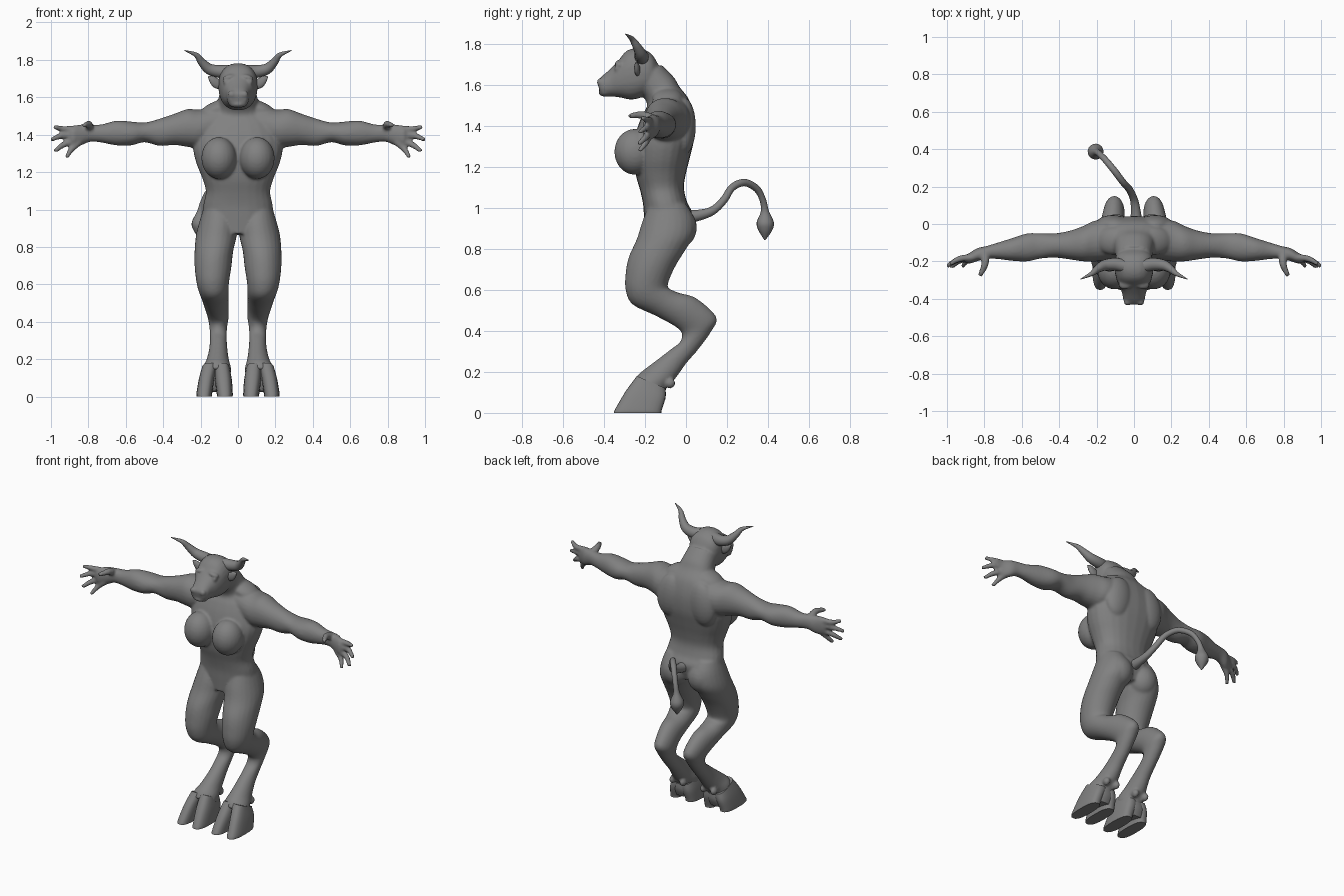
import bpy, bmesh, math
from mathutils import Vector, Matrix

grey = bpy.data.materials.new("matte_grey")
grey.diffuse_color = (0.22, 0.22, 0.22, 1)


def resample(keys, steps):
    """Catmull-Rom interpolation between tuples of numbers."""
    out, k = [], [keys[0]] + list(keys) + [keys[-1]]
    for i in range(1, len(k) - 2):
        for s in range(steps):
            t = s / steps
            out.append([0.5 * (2 * b + (c - a) * t + (2 * a - 5 * b + 4 * c - d) * t * t
                        + (3 * b - a - 3 * c + d) * t ** 3)
                        for a, b, c, d in zip(k[i - 1], k[i], k[i + 1], k[i + 2])])
    out.append(list(keys[-1]))
    return out


def skin(bm, rings, n=24, p=1.0):
    """Closed surface through rings given as (centre, half axis, half axis)."""
    prev = None
    for i, (c, u, v) in enumerate(rings):
        row = []
        for j in range(n):
            a = 2 * math.pi * j / n
            cs, sn = math.cos(a), math.sin(a)
            row.append(bm.verts.new(c + u * math.copysign(abs(cs) ** p, cs)
                                    + v * math.copysign(abs(sn) ** p, sn)))
        if prev:
            for j in range(n):
                bm.faces.new((prev[j], prev[(j + 1) % n], row[(j + 1) % n], row[j]))
        if i in (0, len(rings) - 1):
            bm.faces.new(row)
        prev = row


def limb(bm, keys, s=1, steps=4, p=1.0):
    """Keys: inner x, outer x, front y, front z, back y, back z."""
    rings = []
    for xi, xo, yf, zf, yb, zb in resample(keys, steps):
        rings.append((Vector((s * (xi + xo) / 2, (yf + yb) / 2, (zf + zb) / 2)),
                      Vector(((xo - xi) / 2, 0, 0)),
                      Vector((0, (yf - yb) / 2, (zf - zb) / 2))))
    skin(bm, rings, p=p)


def tube(bm, keys, s=1, steps=6, n=14):
    """Round tube. Keys: x, y, z, radius."""
    pts = resample(keys, steps)
    pos = [Vector((s * q[0], q[1], q[2])) for q in pts]
    rings, old, u = [], None, None
    for i, q in enumerate(pts):
        t = (pos[min(i + 1, len(pos) - 1)] - pos[max(i - 1, 0)]).normalized()
        u = t.orthogonal().normalized() if old is None else old.rotation_difference(t) @ u
        rings.append((pos[i], u * q[3], t.cross(u) * q[3]))
        old = t
    skin(bm, rings, n)


def ball(bm, c, r, s=1, rot=0):
    m = (Matrix.Translation((s * c[0], c[1], c[2])) @ Matrix.Rotation(s * rot, 4, 'Y')
         @ Matrix.Diagonal((*r, 1)))
    bmesh.ops.create_uvsphere(bm, u_segments=24, v_segments=14, radius=1, matrix=m)


def finish(bm, name, remesh=False):
    bmesh.ops.recalc_face_normals(bm, faces=bm.faces)
    me = bpy.data.meshes.new(name)
    bm.to_mesh(me)
    bm.free()
    ob = bpy.data.objects.new(name, me)
    bpy.context.collection.objects.link(ob)
    me.materials.append(grey)
    if remesh:
        r = ob.modifiers.new("blend", 'REMESH')
        r.mode, r.voxel_size, r.use_smooth_shade = 'VOXEL', 0.008, True
        f = ob.modifiers.new("soften", 'SMOOTH')
        f.factor, f.iterations = 0.5, 5
    bpy.ops.object.select_all(action='DESELECT')
    ob.select_set(True)
    bpy.context.view_layer.objects.active = ob
    if remesh:
        for poly in me.polygons:
            poly.use_smooth = True
    else:
        bpy.ops.object.shade_smooth_by_angle(angle=math.radians(45))
    return ob


# ---- body: overlapping muscles blended into one skin
body = bmesh.new()
# trunk and neck
trunk = [(.13, -.2, .87, 0, .87), (.185, -.205, .95, .03, .97), (.185, -.21, 1.02, .005, 1.03),
         (.172, -.225, 1.09, -.01, 1.1), (.19, -.245, 1.16, .0, 1.17), (.222, -.255, 1.24, .02, 1.25),
         (.24, -.255, 1.32, .04, 1.34), (.225, -.235, 1.40, .04, 1.44), (.19, -.21, 1.46, .015, 1.53),
         (.125, -.19, 1.50, -.03, 1.59), (.105, -.205, 1.54, -.06, 1.64), (.095, -.24, 1.58, -.12, 1.70)]
limb(body, [(-w, w, *r) for w, *r in trunk], p=.88)
# head, from the back of the skull to the muzzle
head = [(.06, -.135, 1.70, -.15, 1.62), (.095, -.17, 1.755, -.17, 1.57), (.105, -.23, 1.782, -.22, 1.54),
        (.098, -.29, 1.768, -.27, 1.53), (.082, -.335, 1.715, -.32, 1.54), (.064, -.375, 1.675, -.36, 1.545),
        (.058, -.41, 1.645, -.395, 1.545), (.046, -.432, 1.62, -.42, 1.56)]
limb(body, [(-w, w, *r) for w, *r in head], p=.85)
leg = [(.03, .18, -.18, 1.02, 0, 1.02), (.005, .205, -.215, .93, .04, .95), (.007, .225, -.24, .85, .04, .87),
       (.025, .232, -.28, .76, 0, .80), (.035, .232, -.295, .68, -.055, .71), (.048, .222, -.295, .60, -.09, .62),
       (.05, .21, -.262, .53, -.06, .597), (.05, .195, -.15, .475, -.03, .585), (.05, .18, -.05, .42, .05, .56),
       (.05, .162, -.02, .385, .148, .47), (.058, .153, -.03, .345, .125, .40), (.06, .15, -.075, .31, .06, .31),
       (.056, .155, -.14, .26, 0, .24), (.048, .17, -.2, .215, -.05, .17), (.038, .188, -.235, .185, -.09, .13),
       (.038, .198, -.255, .15, -.105, .09)]
# arm keys: x, front y, back y, bottom z, top z
arm = [(.08, -.18, .02, 1.37, 1.56), (.2, -.2, .02, 1.33, 1.535), (.27, -.2, -.01, 1.335, 1.537),
       (.34, -.19, -.035, 1.345, 1.512), (.42, -.18, -.05, 1.34, 1.485), (.5, -.185, -.05, 1.36, 1.465),
       (.57, -.2, -.05, 1.343, 1.47), (.65, -.197, -.075, 1.343, 1.475), (.73, -.187, -.1, 1.358, 1.455),
       (.79, -.187, -.118, 1.362, 1.455), (.84, -.2, -.13, 1.342, 1.455), (.88, -.212, -.155, 1.335, 1.447),
       (.9, -.205, -.165, 1.35, 1.435)]
fingers = [[(.86, -.18, 1.43, .02), (.93, -.185, 1.43, .017), (.985, -.215, 1.442, .011)],
           [(.86, -.18, 1.40, .02), (.94, -.19, 1.395, .017), (1.0, -.227, 1.372, .011)],
           [(.86, -.18, 1.37, .02), (.93, -.195, 1.348, .017), (.978, -.232, 1.312, .011)],
           [(.85, -.18, 1.36, .02), (.89, -.195, 1.322, .016), (.917, -.228, 1.278, .011)],
           [(.80, -.155, 1.43, .026), (.797, -.215, 1.455, .02), (.825, -.278, 1.45, .012)]]
for s in (-1, 1):
    limb(body, leg, s)
    skin(body, [(Vector((s * x, (f + b) / 2, (lo + hi) / 2)), Vector((0, (b - f) / 2, 0)),
                 Vector((0, 0, (hi - lo) / 2))) for x, f, b, lo, hi in resample(arm, 4)], p=.95)
    for f in fingers:
        tube(body, f, s, 4)
    ball(body, (.102, -.25, 1.275), (.094, .1, .112), s)             # chest
    ball(body, (.095, -.035, .905), (.09, .088, .1), s)              # buttock
    ball(body, (.115, -.01, 1.40), (.095, .058, .14), s, -.15)       # shoulder blade
    ball(body, (.11, -.09, 1.535), (.1, .075, .045), s, .35)         # shoulder slope
    ball(body, (.05, -.325, 1.707), (.035, .024, .014), s, .25)      # brow
    ball(body, (.066, -.335, 1.682), (.014, .018, .011), s)          # eye
    ball(body, (.034, -.418, 1.615), (.022, .018, .02), s)           # nostril
    for x in (.075, .15):
        ball(body, (x, -.078, .145), (.02, .026, .026), s)           # dewclaw
ball(body, (0, -.395, 1.562), (.05, .032, .018))                     # lower lip
finish(body, "body", remesh=True)

# ---- cloven hooves, two claws per foot
claws = [[(.045, .125, -.24, .18, -.1, .12), (.033, .124, -.295, .105, -.1, .075),
          (.028, .114, -.345, .02, -.118, .015), (.029, .112, -.353, 0, -.12, 0)],
         [(.11, .192, -.24, .18, -.1, .12), (.126, .21, -.295, .105, -.1, .075),
          (.138, .222, -.345, .02, -.118, .015), (.14, .221, -.353, 0, -.12, 0)]]
for s, side in ((-1, "left"), (1, "right")):
    bm = bmesh.new()
    for c in claws:
        limb(bm, c, s, 4, .75)
    # heel bridging both claws
    limb(bm, [(.05, .19, -.23, .16, -.1, .11), (.045, .2, -.24, .09, -.1, .07),
              (.06, .19, -.22, .03, -.12, .025)], s, 3, .85)
    finish(bm, side + "_hoof")

    # horn sweeping out, forward and up
    bm = bmesh.new()
    tube(bm, [(.05, -.225, 1.74, .034), (.1, -.215, 1.738, .034), (.155, -.22, 1.752, .029),
              (.195, -.24, 1.79, .021), (.225, -.265, 1.827, .013), (.285, -.295, 1.85, .002)], s)
    finish(bm, side + "_horn")

    # leaf-shaped ear, cupped toward the front
    bm = bmesh.new()
    ear = [(.085, 1.675, .014), (.105, 1.672, .027), (.13, 1.683, .03), (.148, 1.695, .02), (.16, 1.708, .003)]
    skin(bm, [(Vector((s * x, -.235 - .1 * (x - .085), z)), Vector((0, .4 * r + .002, 0)), Vector((0, 0, r)))
              for x, z, r in resample(ear, 4)], 16)
    finish(bm, side + "_ear")

# ---- tail with tuft
bm = bmesh.new()
tube(bm, [(.01, .0, .96, .034), (.01, .06, .965, .027), (0, .13, .988, .021), (-.025, .185, 1.04, .019),
          (-.06, .225, 1.1, .018), (-.105, .285, 1.125, .018), (-.155, .345, 1.095, .017),
          (-.185, .375, 1.04, .016), (-.2, .385, .985, .02), (-.205, .387, .93, .042),
          (-.205, .387, .89, .033), (-.205, .385, .845, .003)], n=16)
finish(bm, "tail")
